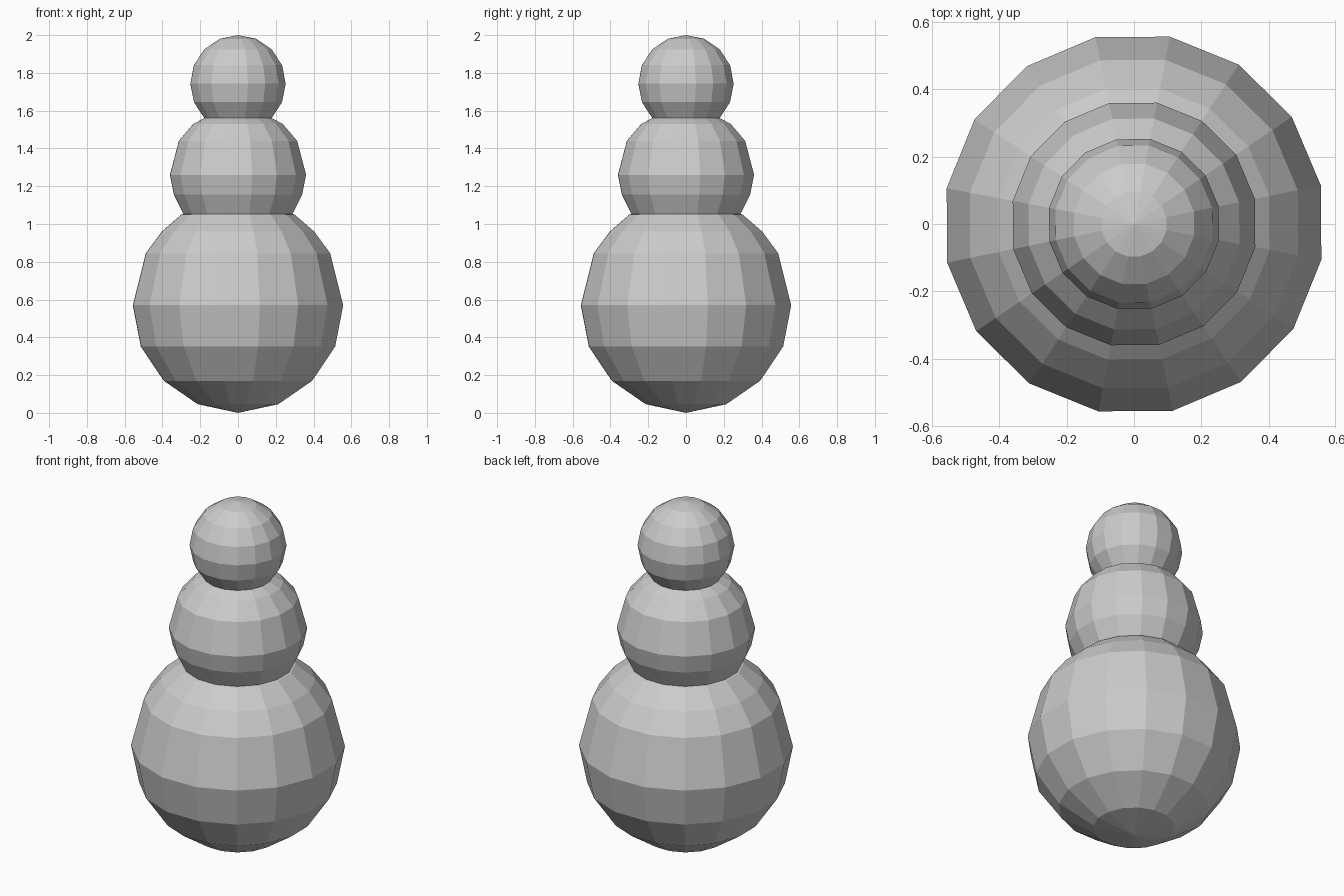
import bpy, bmesh, math

if "Cube" in bpy.data.objects:
    bpy.data.objects.remove(bpy.data.objects["Cube"])

SIDES = 16


def ball(name, bottom, rings, top):
    """Faceted ball: lathe (radius, height) rings between two poles."""
    bm = bmesh.new()
    loops = []
    for r, z in rings:
        angles = [2 * math.pi * (i + 0.5) / SIDES + 0.008 for i in range(SIDES)]
        loops.append([bm.verts.new((r * math.cos(a), r * math.sin(a), z)) for a in angles])
    low, high = bm.verts.new((0, 0, bottom)), bm.verts.new((0, 0, top))
    for i in range(SIDES):
        j = (i + 1) % SIDES
        bm.faces.new((low, loops[0][j], loops[0][i]))
        for a, b in zip(loops, loops[1:]):
            bm.faces.new((a[i], a[j], b[j], b[i]))
        bm.faces.new((loops[-1][i], loops[-1][j], high))
    mesh = bpy.data.meshes.new(name)
    bm.to_mesh(mesh)
    bm.free()
    obj = bpy.data.objects.new(name, mesh)
    bpy.context.collection.objects.link(obj)
    return obj


# Large base ball, stretched and tapered towards the top
ball("base_ball", 0.0,
     [(0.217, 0.046), (0.40, 0.17), (0.524, 0.352), (0.567, 0.57),
      (0.497, 0.845), (0.411, 0.96), (0.305, 1.05)], 1.12)

# Middle ball
ball("middle_ball", 0.96,
     [(0.17, 0.985), (0.285, 1.035), (0.346, 1.157), (0.367, 1.26),
      (0.319, 1.44), (0.241, 1.53), (0.125, 1.59)], 1.61)

# Head: a regular eight-ring sphere
R, C = 0.257, 1.743
head_rings = [(R * math.sin(k * math.pi / 8), C - R * math.cos(k * math.pi / 8))
              for k in range(1, 8)]
ball("head_ball", C - R, head_rings, C + R)
